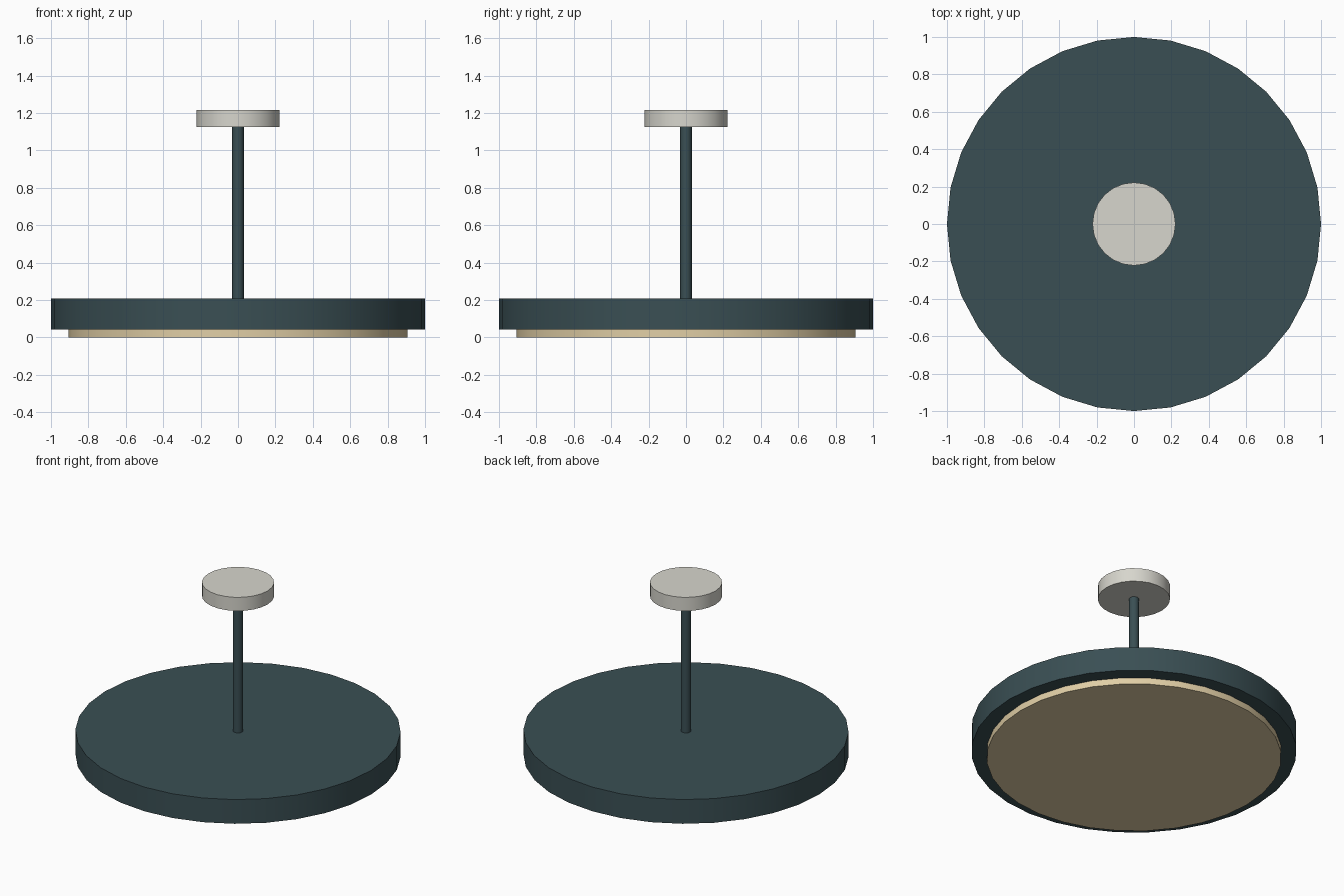
import bpy
import math

if "Cube" in bpy.data.objects:
    bpy.data.objects.remove(bpy.data.objects["Cube"])


def material(name, rgb):
    m = bpy.data.materials.new(name)
    m.diffuse_color = (*rgb, 1.0)
    m.use_nodes = True
    m.node_tree.nodes["Principled BSDF"].inputs["Base Color"].default_value = m.diffuse_color
    return m


def disc(name, radius, z0, z1, sides, mat):
    bpy.ops.mesh.primitive_cylinder_add(vertices=sides, radius=radius, depth=z1 - z0,
                                        location=(0, 0, (z0 + z1) / 2))
    ob = bpy.context.object
    ob.name = name
    ob.data.materials.append(mat)
    bpy.ops.object.shade_smooth_by_angle(angle=math.radians(35))
    return ob


teal = material("dark_teal", (0.042, 0.078, 0.088))
cream = material("warm_diffuser", (0.75, 0.62, 0.38))
white = material("off_white", (0.68, 0.67, 0.61))

# Glowing panel under the shade
disc("diffuser", 0.906, 0.0, 0.045, 32, cream)
# Wide flat shade
disc("shade", 1.0, 0.043, 0.207, 32, teal)
# Hanging rod
disc("rod", 0.031, 0.2, 1.13, 12, teal)
# Ceiling mount
disc("canopy", 0.222, 1.124, 1.216, 24, white)
